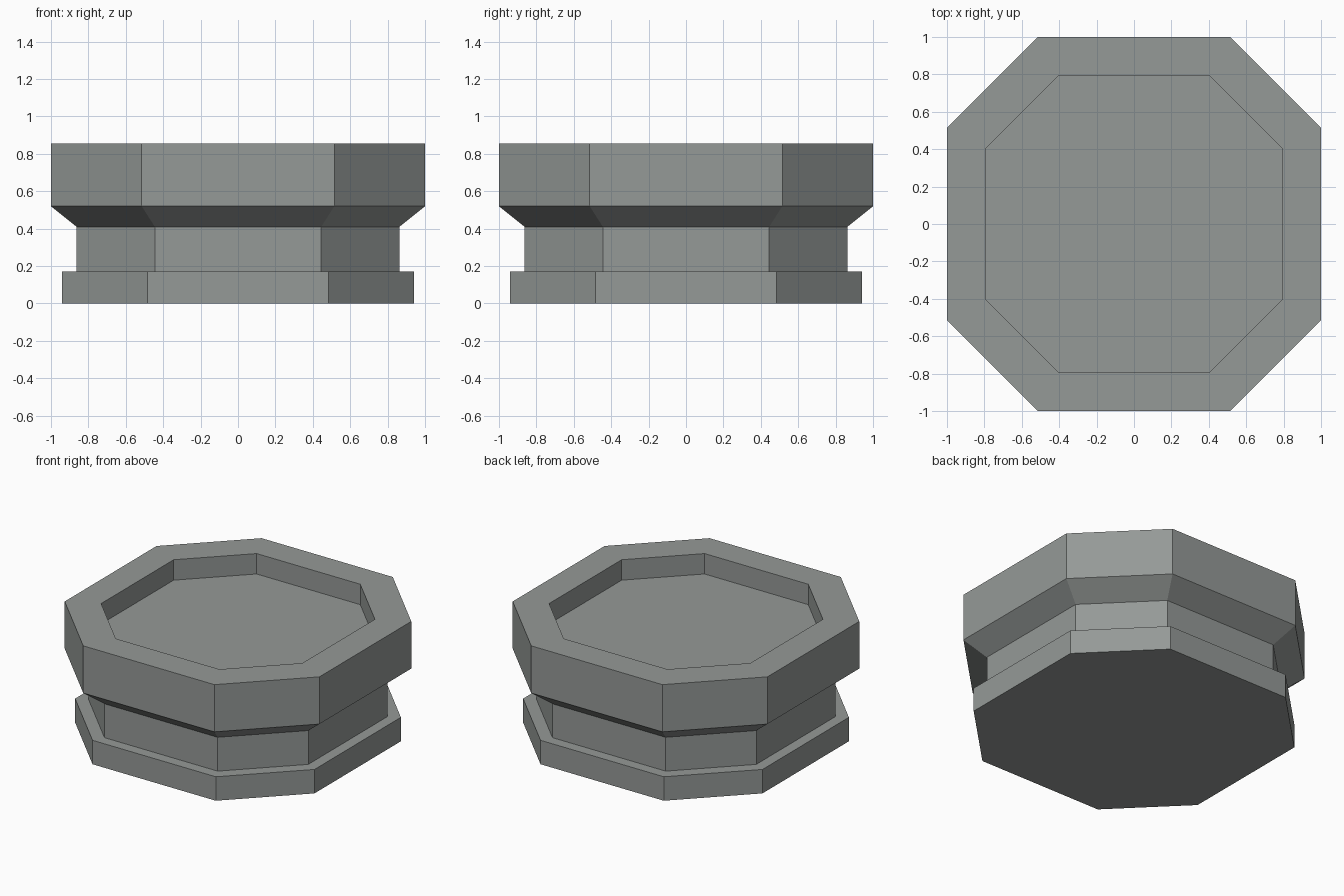
import bpy
import bmesh

if "Cube" in bpy.data.objects:
    bpy.data.objects.remove(bpy.data.objects["Cube"])

RATIO = 0.515  # half length of a straight side relative to the half width

stone = bpy.data.materials.new("grey_stone")
stone.diffuse_color = (0.30, 0.32, 0.31, 1.0)
stone.use_nodes = True
stone.node_tree.nodes["Principled BSDF"].inputs["Base Color"].default_value = stone.diffuse_color


def octagon(bm, a, z):
    b = a * RATIO
    pts = [(a, -b), (a, b), (b, a), (-b, a), (-a, b), (-a, -b), (-b, -a), (b, -a)]
    return [bm.verts.new((x, y, z)) for x, y in pts]


def lathe_octagon(name, profile):
    """Stack octagonal rings (half width, height) and cap both ends."""
    bm = bmesh.new()
    rings = [octagon(bm, a, z) for a, z in profile]
    for low, high in zip(rings, rings[1:]):
        for i in range(8):
            j = (i + 1) % 8
            bm.faces.new((low[i], low[j], high[j], high[i]))
    bm.faces.new(rings[0][::-1])
    bm.faces.new(rings[-1])
    bmesh.ops.recalc_face_normals(bm, faces=bm.faces)
    mesh = bpy.data.meshes.new(name)
    bm.to_mesh(mesh)
    bm.free()
    mesh.materials.append(stone)
    obj = bpy.data.objects.new(name, mesh)
    bpy.context.collection.objects.link(obj)
    return obj


# Foot, neck, flared rim and recessed top as one closed body
lathe_octagon("octagonal_pedestal", [
    (0.94, 0.0), (0.94, 0.17),      # foot
    (0.863, 0.17), (0.863, 0.41),   # neck
    (1.0, 0.52), (1.0, 0.855),      # flare and rim
    (0.79, 0.855), (0.79, 0.71),    # recess
])
